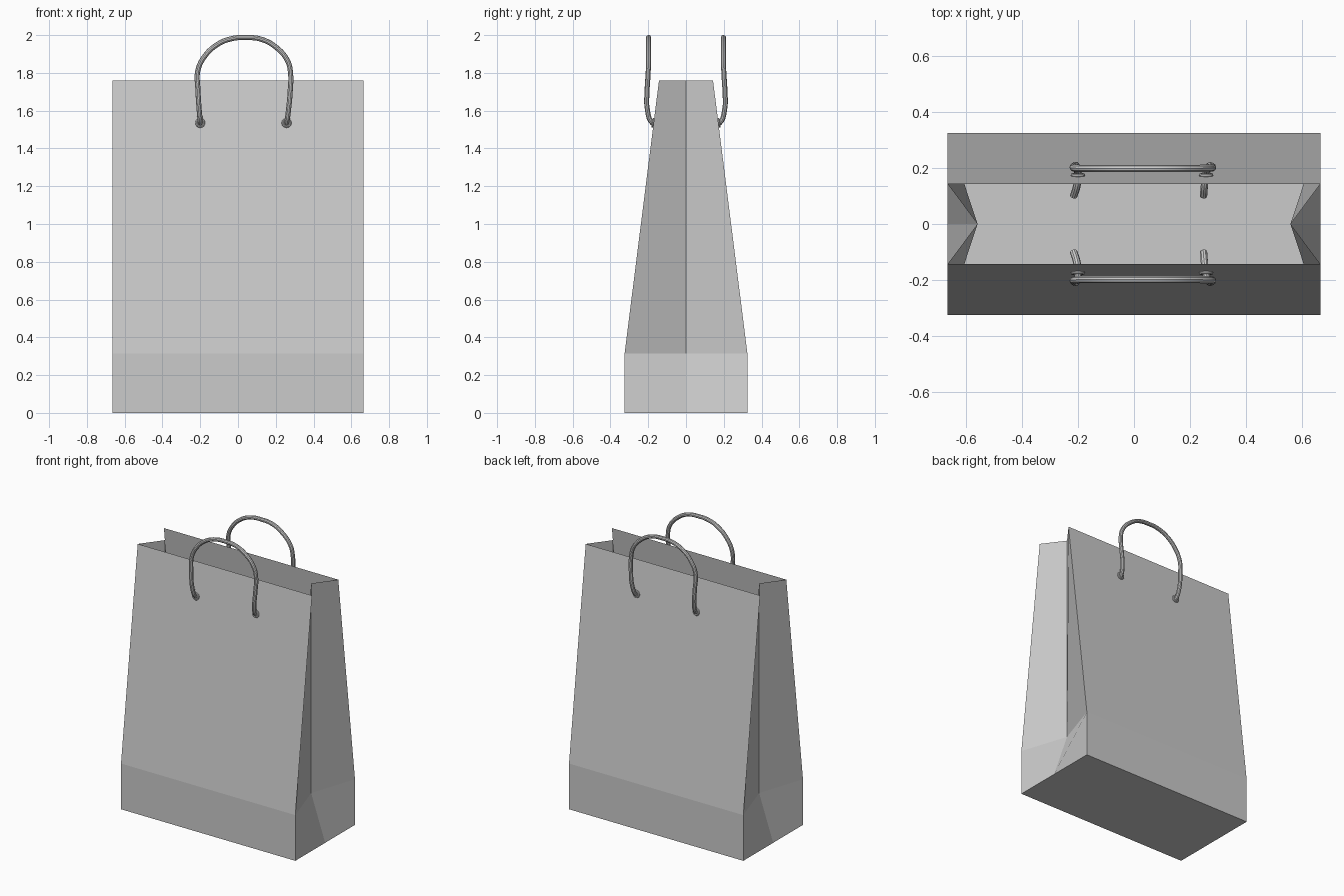
import bpy, bmesh, math
from mathutils import Vector

if "Cube" in bpy.data.objects:
    bpy.data.objects.remove(bpy.data.objects["Cube"])

W, D, D_TOP = 0.665, 0.325, 0.143      # half width, half depth, half depth at rim
Z_FOLD, Z_RIM, X_FOLD = 0.315, 1.76, 0.558
TILT = math.atan2(D - D_TOP, Z_RIM - Z_FOLD)


def wall_y(z):
    return D + (D_TOP - D) * (z - Z_FOLD) / (Z_RIM - Z_FOLD)


# Paper bag: three stacked loops of six points, open at the rim
def loop(bm, x_mid, d, z):
    pts = [(-W, -d), (W, -d), (x_mid, 0), (W, d), (-W, d), (-x_mid, 0)]
    return [bm.verts.new((x, y, z)) for x, y in pts]


bm = bmesh.new()
loops = [loop(bm, W, D, 0), loop(bm, X_FOLD, D, Z_FOLD), loop(bm, X_FOLD, D_TOP, Z_RIM)]
bm.faces.new(reversed(loops[0]))
for low, high in zip(loops, loops[1:]):
    for i in range(6):
        j = (i + 1) % 6
        bm.faces.new((low[i], low[j], high[j], high[i]))
mesh = bpy.data.meshes.new("paper_bag")
bm.to_mesh(mesh)
bm.free()
bpy.context.collection.objects.link(bpy.data.objects.new("paper_bag", mesh))

# Handle path as (x, distance from centre, z), including the loose ends inside
PATH = [(-0.215, 0.10, 1.485), (-0.202, 0.145, 1.525), (-0.2, 0.178, 1.535),
        (-0.206, 0.205, 1.61), (-0.212, 0.206, 1.71), (-0.213, 0.2, 1.81),
        (-0.18, 0.198, 1.883), (-0.11, 0.198, 1.95), (-0.03, 0.198, 1.982),
        (0.04, 0.198, 1.987), (0.12, 0.198, 1.979), (0.2, 0.198, 1.937),
        (0.262, 0.199, 1.865), (0.278, 0.2, 1.80), (0.276, 0.206, 1.70),
        (0.268, 0.205, 1.61), (0.257, 0.178, 1.535), (0.252, 0.145, 1.525),
        (0.248, 0.10, 1.485)]


def make_handle(name, side):
    curve = bpy.data.curves.new(name, 'CURVE')
    curve.dimensions = '3D'
    curve.bevel_depth = 0.0135
    curve.bevel_resolution = 3
    curve.resolution_u = 5
    curve.use_fill_caps = True
    spline = curve.splines.new('BEZIER')
    spline.bezier_points.add(len(PATH) - 1)
    for bp, (x, y, z) in zip(spline.bezier_points, PATH):
        bp.co = Vector((x, side * y, z))
        bp.handle_left_type = bp.handle_right_type = 'AUTO'
    ob = bpy.data.objects.new(name, curve)
    bpy.context.collection.objects.link(ob)
    bpy.ops.object.select_all(action='DESELECT')
    ob.select_set(True)
    bpy.context.view_layer.objects.active = ob
    bpy.ops.object.convert(target='MESH')
    bpy.ops.object.shade_smooth_by_angle()


def make_eyelet(name, x, side):
    z = 1.535
    bpy.ops.mesh.primitive_torus_add(
        major_radius=0.019, minor_radius=0.007, major_segments=24, minor_segments=8,
        location=(x, side * (wall_y(z) + 0.003), z),
        rotation=(math.pi / 2 + side * TILT, 0, 0))
    ob = bpy.context.object
    ob.name = name
    bpy.ops.object.shade_smooth_by_angle()


# Handles and eyelets on both broad walls
for label, side in (("front", -1), ("back", 1)):
    make_handle(label + "_handle", side)
    make_eyelet(label + "_left_eyelet", -0.2, side)
    make_eyelet(label + "_right_eyelet", 0.257, side)
